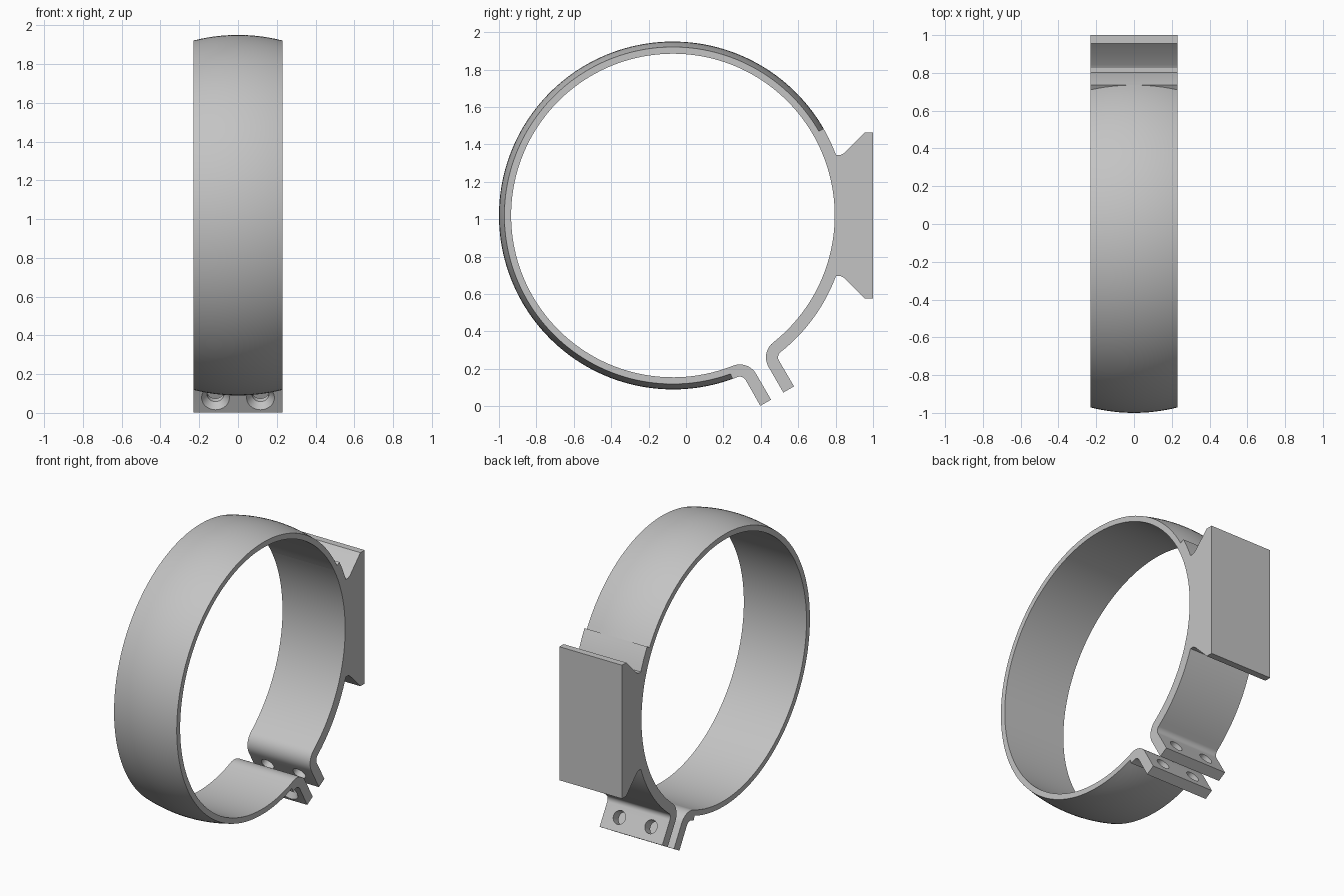
import bpy, bmesh
from math import sin, cos, asin, sqrt, radians, degrees
from mathutils import Matrix, Vector

if "Cube" in bpy.data.objects:
    bpy.data.objects.remove(bpy.data.objects["Cube"])

HALF = 0.23                      # half width of the band
CY, CZ = -0.07, 1.02             # ring centre
R_IN, R_OUT = 0.865, 0.93
GAP = radians(-60)               # direction of the clamp opening
TAB_IN, TAB_OUT, TIP = 0.038, 0.104, 1.115
BEND = R_OUT - R_IN + 0.036      # large bend radius
BEND_S = TAB_IN + BEND           # bend centre, across and along the opening
BEND_T = sqrt((R_IN + BEND) ** 2 - BEND_S ** 2)
TILT = asin(BEND_S / (R_IN + BEND))

grey = bpy.data.materials.new("plain grey")
grey.use_nodes = True
grey.diffuse_color = (0.55, 0.55, 0.55, 1)
grey.node_tree.nodes["Principled BSDF"].inputs["Base Color"].default_value = grey.diffuse_color


def polar(r, a):
    return CY + r * cos(a), CZ + r * sin(a)


def arc(r, a0, a1, n):
    return [polar(r, a0 + (a1 - a0) * i / n) for i in range(n + 1)]


def opening(s, t):
    """Point s across and t along the clamp opening."""
    return CY + t * cos(GAP) - s * sin(GAP), CZ + t * sin(GAP) + s * cos(GAP)


def make_object(name, bm):
    bmesh.ops.recalc_face_normals(bm, faces=bm.faces)
    mesh = bpy.data.meshes.new(name)
    bm.to_mesh(mesh)
    bm.free()
    mesh.materials.append(grey)
    ob = bpy.data.objects.new(name, mesh)
    bpy.context.collection.objects.link(ob)
    return ob


def activate(ob):
    bpy.ops.object.select_all(action='DESELECT')
    ob.select_set(True)
    bpy.context.view_layer.objects.active = ob


def smooth(ob):
    activate(ob)
    bpy.ops.object.shade_smooth_by_angle(angle=radians(25))


def extrude_outline(name, pts):
    bm = bmesh.new()
    face = bm.faces.new([bm.verts.new((-HALF, y, z)) for y, z in pts])
    new = bmesh.ops.extrude_face_region(bm, geom=[face], use_keep_orig=True)["geom"]
    bmesh.ops.translate(bm, vec=(2 * HALF, 0, 0),
                        verts=[v for v in new if isinstance(v, bmesh.types.BMVert)])
    return make_object(name, bm)


def tab_points(side):
    """Bent tab, from the ring's inner face round the tip to its outer face."""
    n = 10
    sweep = [(radians(90) - TILT) * i / n for i in range(n + 1)]

    def bend(r, angles):
        return [(BEND_S - r * cos(a), BEND_T - r * sin(a)) for a in angles]
    pts = bend(BEND, sweep[::-1]) + [(TAB_IN, TIP), (TAB_OUT, TIP)]
    pts += bend(BEND - (R_OUT - R_IN), sweep)
    return [opening(side * s, t) for s, t in pts]


def cut(ob, r1, r2, s0, s1):
    """Cut a pair of round holes across the opening."""
    for x in (-0.116, 0.116):
        y, z = opening((s0 + s1) / 2, 1.027)
        place = Matrix.Translation(Vector((x, y, z))) @ Matrix.Rotation(GAP, 4, 'X')
        bm = bmesh.new()
        bmesh.ops.create_cone(bm, cap_ends=True, segments=32, radius1=r1,
                              radius2=r2, depth=s1 - s0, matrix=place)
        cutter = make_object("hole_cutter", bm)
        cutter.hide_render = True
        activate(ob)
        mod = ob.modifiers.new("hole", 'BOOLEAN')
        mod.operation, mod.solver, mod.object = 'DIFFERENCE', 'EXACT', cutter
        bpy.ops.object.modifier_apply(modifier=mod.name)
        bpy.data.objects.remove(cutter)


CROWN_START, CROWN_END = radians(30), radians(290)

# Crowned band: spherical outside, cylindrical inside
bm = bmesh.new()
rows, steps = 12, 120
xs = [HALF - 2 * HALF * i / rows for i in range(rows + 1)]
section = [(-HALF, R_IN), (HALF, R_IN)] + [(x, sqrt(R_OUT ** 2 - x * x)) for x in xs]
loops = []
for i in range(steps + 1):
    a = CROWN_START + (CROWN_END - CROWN_START) * i / steps
    loops.append([bm.verts.new((x, *polar(r, a))) for x, r in section])
for p, q in zip(loops, loops[1:]):
    for j in range(len(section)):
        k = (j + 1) % len(section)
        bm.faces.new((p[j], p[k], q[k], q[j]))
bm.faces.new(loops[0])
bm.faces.new(loops[-1])
smooth(make_object("crowned_band", bm))

# Back segment: flat band, mounting block and rear tab
notch = 0.323
block = [(0.825, notch), (0.845, notch + 0.01), (0.955, 0.443), (1.0, 0.443)]
a_notch = asin(notch / R_OUT)
a_tab = GAP + TILT
outline = tab_points(1)
outline += arc(R_OUT, a_tab, -a_notch, 16)[1:]
outline += [(y, CZ - h) for y, h in block] + [(y, CZ + h) for y, h in block[::-1]]
outline += arc(R_OUT, a_notch, CROWN_START, 5)
outline += arc(R_IN, CROWN_START, a_tab, 38)[:-1]
back = extrude_outline("mounting_segment", outline)
cut(back, 0.043, 0.043, 0.0, 0.14)
smooth(back)

# Front tab, joined to the lower end of the crowned band
a_tab = GAP - TILT + radians(360)
outline = tab_points(-1)
outline += arc(R_OUT, a_tab, CROWN_END, 2)[1:]
outline += arc(R_IN, CROWN_END, a_tab, 2)[:-1]
front = extrude_outline("front_tab", outline)
cut(front, 0.043, 0.043, -0.14, 0.0)
cut(front, 0.081, 0.0435, -0.114, -0.07)   # countersinks
smooth(front)
